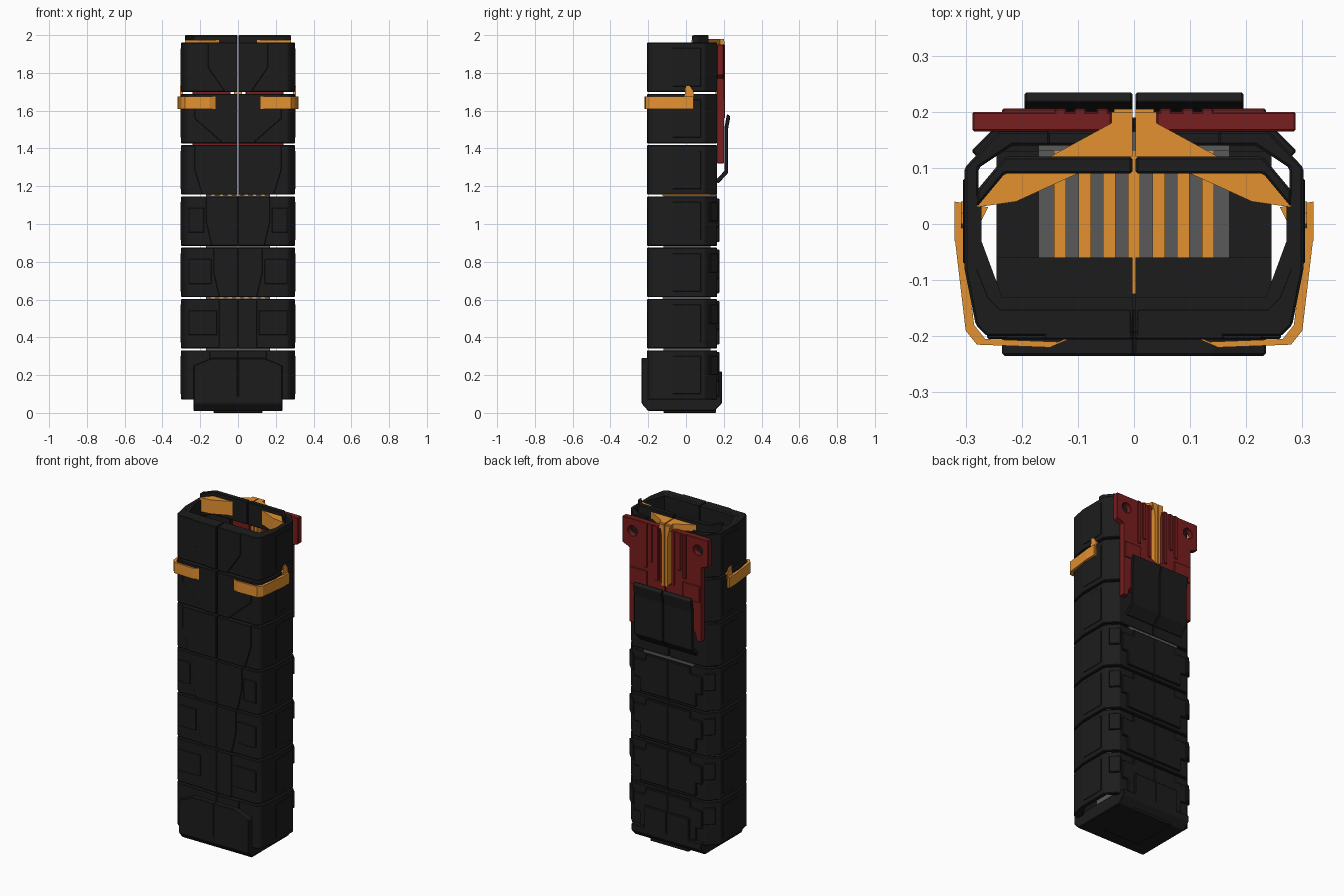
import bpy
import bmesh
from math import pi

cube = bpy.data.objects.get("Cube")
if cube:
    bpy.data.objects.remove(cube, do_unlink=True)


def material(name, red, green, blue):
    mat = bpy.data.materials.new(name)
    mat.use_nodes = True
    mat.diffuse_color = (red, green, blue, 1)
    mat.node_tree.nodes["Principled BSDF"].inputs["Base Color"].default_value = mat.diffuse_color
    return mat


DARK = material("charcoal polymer", .012, .012, .012)
ORANGE = material("amber orange", .78, .285, .03)
RED = material("deep red", .19, .013, .013)
GREY = material("mid grey", .1, .1, .1)

# Shared dimensions
SIDE, FRONT, BACK = .302, -.2, .165
SLIT = .003
BOTTOM, PITCH, JOINT = .07, .2715, .01
SEGMENTS = range(7)
SPLIT_FROM = 4


def seam(index):
    """Half width of the centre slit, which only the upper segments have."""
    return SLIT if index >= SPLIT_FROM else 0


def rect(a, b, c, d):
    return [(a, b), (c, b), (c, d), (a, d)]


def band(path, shift_a, shift_b):
    """Closed outline of a path given thickness by a shifted copy."""
    return path + [(a + shift_a, b + shift_b) for a, b in reversed(path)]


def prism(name, outline, low, high, axis, mat, bevel=0, mirror=True, cutter=None):
    """Extrude an outline along an axis and mirror it to the other side."""
    def place(a, b):
        return {"x": (low, a, b), "y": (a, low, b), "z": (a, b, low)}[axis]

    bm = bmesh.new()
    face = bm.faces.new([bm.verts.new(place(a, b)) for a, b in outline])
    grown = bmesh.ops.extrude_face_region(bm, geom=[face])["geom"]
    moved = [item for item in grown if isinstance(item, bmesh.types.BMVert)]
    shift = [high - low if axis == letter else 0 for letter in "xyz"]
    bmesh.ops.translate(bm, vec=shift, verts=moved)
    bmesh.ops.recalc_face_normals(bm, faces=bm.faces[:])
    mesh = bpy.data.meshes.new(name)
    bm.to_mesh(mesh)
    bm.free()
    mesh.materials.append(mat)
    obj = bpy.data.objects.new(name, mesh)
    bpy.context.collection.objects.link(obj)
    if cutter:
        cut = obj.modifiers.new("hole", "BOOLEAN")
        cut.operation = "DIFFERENCE"
        cut.object = cutter
    if bevel:
        chamfer = obj.modifiers.new("chamfer", "BEVEL")
        chamfer.width = bevel
        chamfer.segments = 1
    if mirror:
        other_half = obj.modifiers.new("mirror", "MIRROR")
        other_half.use_mirror_merge = False


def half_loop(inset, middle, back_end):
    """Half of the rounded shell section, front centre to back centre."""
    side, front, back = SIDE - inset, FRONT + inset * 2, BACK - inset
    return [(middle, front), (side - .04, front), (side - .02, front + .02), (side, -.08),
            (side, .1), (side - .06, back), (back_end, back)]


# Tapering centre strip down the front: half width at the top and foot of each piece
tapers = [(.15, .15), (.1, .1), (.13, .1), (.17, .14), (.23, .19), (.23, .08), (.16, .07)]

# Seven hollow shell segments, each made of two mirrored halves
for index, (top, foot) in zip(SEGMENTS, tapers):
    low = BOTTOM + index * PITCH
    high = low + PITCH - JOINT
    middle = seam(index)
    back_end = .15 if index == SEGMENTS[-1] else middle
    outline = half_loop(0, middle, back_end) + half_loop(.025, middle, back_end)[::-1]
    prism("shell_segment", outline, low, high, "z", DARK, .004)

    # Raised panel on each flank, strip on the front
    prism("side_panel", rect(-.07, low + .03, .08, high - .03), SIDE - .01, SIDE + .003, "x", DARK, .002)
    knee = (low + high) / 2
    strip = [(middle, high), (top, high), (top, knee), (foot, low), (middle, low)]
    prism("front_strip", strip, FRONT - .006, FRONT + .01, "y", DARK, .003)

    # Square pads beside the centre strip
    if 0 < index < SPLIT_FROM:
        prism("front_pad", rect(top + .01, low + .07, .262, high - .06), FRONT - .005, FRONT + .01,
              "y", DARK, .003)

    # Stepped back plates and corner ribs
    if index < SPLIT_FROM:
        step = high - .05
        prism("back_plate", [(0, low + .02), (.19, low + .02), (.19, low + .1), (.23, low + .1),
                             (.23, step), (.15, step), (.15, high - .01), (0, high - .01)],
              BACK - .01, BACK + .012, "y", DARK, .004)
        prism("corner_rib", [(.235, .15), (.235, .17), (.25, .17), (.29, .13), (.28, .12)],
              low + .13, high - .03, "z", DARK, .003)

# Base: chamfered floor, tall front plate, short back plate and foot pad
BASE = .235
prism("base_floor", [(-BASE, .09), (-BASE, .05), (-.2, .01), (.15, .01), (.19, .05), (.19, .09)],
      -BASE, BASE, "x", DARK, .004, False)
prism("base_front_plate", [(0, .05), (BASE, .05), (BASE, .25), (.14, .29), (0, .29)],
      -BASE, FRONT + .01, "y", DARK, .004)
prism("base_back_plate", rect(0, .05, .15, .22), BACK - .01, .19, "y", DARK, .004)
prism("foot_pad", rect(-.13, -.12, .13, .16), 0, .02, "z", DARK, .004, False)

# Inner core with orange bars at two joints and a grey rib at the back
CORE, CORE_FRONT, CORE_BACK, CORE_TOP = .17, -.12, .13, 1.15
prism("inner_core", rect(-CORE, CORE_FRONT, CORE, CORE_BACK), .05, CORE_TOP, "z", GREY, 0, False)
prism("core_back_rib", rect(-CORE, CORE_BACK, CORE, BACK), CORE_TOP - .01, CORE_TOP + .006, "z", GREY, 0, False)
for level in (CORE_TOP - PITCH * 2, CORE_TOP):
    for place in range(-3, 4):
        left = place * .044 - .011
        prism("orange_bar", rect(left, CORE_FRONT - .005, left + .022, CORE_BACK),
              level - .002, level + .007, "z", ORANGE, 0, False)
prism("core_side_shelf", rect(CORE, CORE_FRONT, .245, CORE_BACK), .9, 1.13, "z", DARK)
prism("inner_front_block", rect(SLIT, -.15, .245, -.06), 1.17, 1.4, "z", DARK)

# Thick liner and raised collar at the mouth
prism("mouth_liner", [(SLIT, -.13), (.235, -.13), (.272, -.03), (.272, .05), (.29, .05),
                      (.29, -.08), (.26, -.17), (SLIT, -.17)], 1.72, 1.96, "z", DARK)
prism("mouth_collar", band([(SLIT, .12), (.23, .12), (.28, .06)], 0, -.03), 1.86, 2, "z", DARK, .004)

# Orange feed bracket, inner arms and back rail
prism("top_bracket", [(SLIT, .12), (.15, .12), (.04, .18), (.04, .2), (SLIT, .2)], 1.94, 1.98, "z", ORANGE)
prism("inner_arm", [(.1, .09), (.23, .09), (.28, .05), (.28, .03), (.21, .04)], 1.89, 1.975, "z", ORANGE)
prism("back_rail", [(SLIT, 1.97), (.036, 1.97), (.02, 1.9), (.02, 1.6), (SLIT, 1.6)],
      BACK - .01, .205, "y", ORANGE)

# Orange side clips with upright hooks
CLIP = .32
CLIP_LOW, CLIP_HIGH = 1.61, 1.675
prism("side_clip", band([(.12, -.207), (.15, -.22), (.28, -.215), (.3, -.19), (CLIP, -.02), (CLIP, .03)],
                        -.015, .01), CLIP_LOW, CLIP_HIGH, "z", ORANGE)
prism("clip_hook", [(-.01, CLIP_HIGH - .02), (.04, CLIP_HIGH - .02), (.04, 1.7), (.02, 1.73), (0, 1.73)],
      SIDE - .01, SIDE + .006, "x", ORANGE)
prism("clip_inner_tab", [(CLIP, .04), (.26, .03), (.29, -.03), (CLIP, -.03)],
      CLIP_LOW, CLIP_HIGH, "z", ORANGE)

# Red back levers with a round hole in each ear
bpy.ops.mesh.primitive_cylinder_add(vertices=20, radius=.03, depth=.2,
                                    location=(.22, .2, 1.875), rotation=(pi / 2, 0, 0))
hole_cutter = bpy.context.object
hole_cutter.name = "hole_cutter"
hole_cutter.hide_render = True
hole_cutter.hide_set(True)
EAR, WAIST, LEVER_TOP = .288, .24, 1.95
LEVER_FACE = .2
prism("red_lever", [(.04, LEVER_TOP), (EAR, LEVER_TOP), (EAR, 1.79), (WAIST, 1.77), (WAIST, 1.32),
                    (.21, 1.32), (.2, 1.37), (SLIT, 1.37), (SLIT, 1.6), (.04, 1.62)],
      BACK, LEVER_FACE, "y", RED, .003, True, hole_cutter)
for inner, foot in ((.045, 1.62), (.085, 1.72), (.12, 1.68)):
    prism("red_rib", rect(inner, foot, inner + .022, LEVER_TOP), LEVER_FACE - .01, LEVER_FACE + .006,
          "y", RED, .003)
prism("red_step", rect(.12, 1.56, .235, 1.66), LEVER_FACE - .01, LEVER_FACE + .006, "y", RED, .003)

# Dark flared cover over the lower part of the levers
prism("back_cover", band([(.235, 1.57), (.222, 1.5), (.222, 1.27), (.172, 1.215)], -.018, .012),
      SLIT, .195, "x", DARK, .003)
